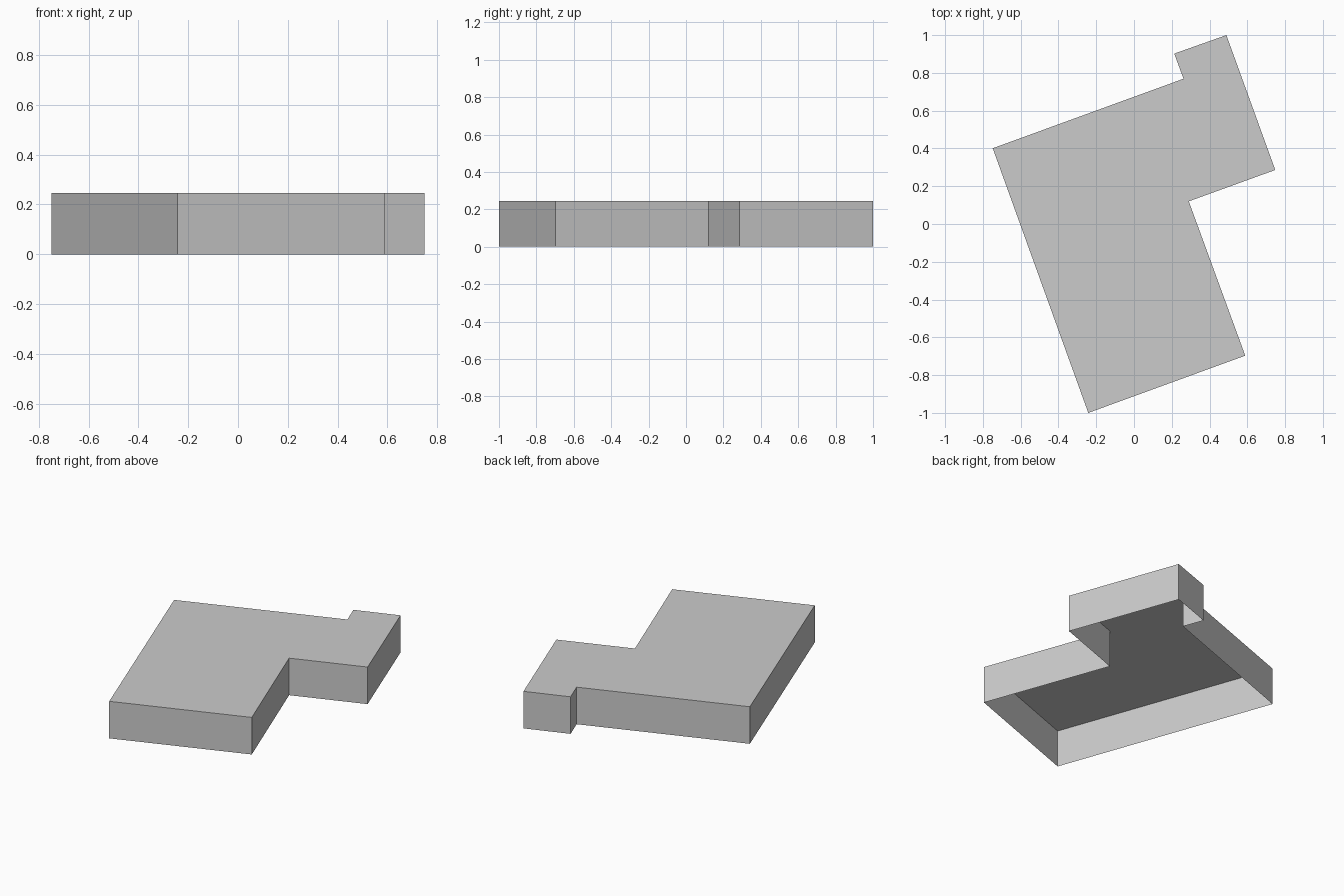
import bpy
import bmesh

if "Cube" in bpy.data.objects:
    bpy.data.objects.remove(bpy.data.objects["Cube"])

HEIGHT = 0.245

# Footprint of the block, counter-clockwise seen from above
OUTLINE = [(-0.748, 0.401), (-0.242, -1.0), (0.589, -0.697), (0.290, 0.120),
           (0.748, 0.286), (0.489, 1.0), (0.213, 0.902), (0.262, 0.769)]

# Flat roof with walls hanging down to the ground; the underside is open
bm = bmesh.new()
base = [bm.verts.new((x, y, 0)) for x, y in OUTLINE]
top = [bm.verts.new((x, y, HEIGHT)) for x, y in OUTLINE]
bm.faces.new(top)
for i in range(len(OUTLINE)):
    j = (i + 1) % len(OUTLINE)
    bm.faces.new((base[i], base[j], top[j], top[i]))

mesh = bpy.data.meshes.new("building_block")
bm.to_mesh(mesh)
bm.free()
block = bpy.data.objects.new("building_block", mesh)
bpy.context.collection.objects.link(block)
